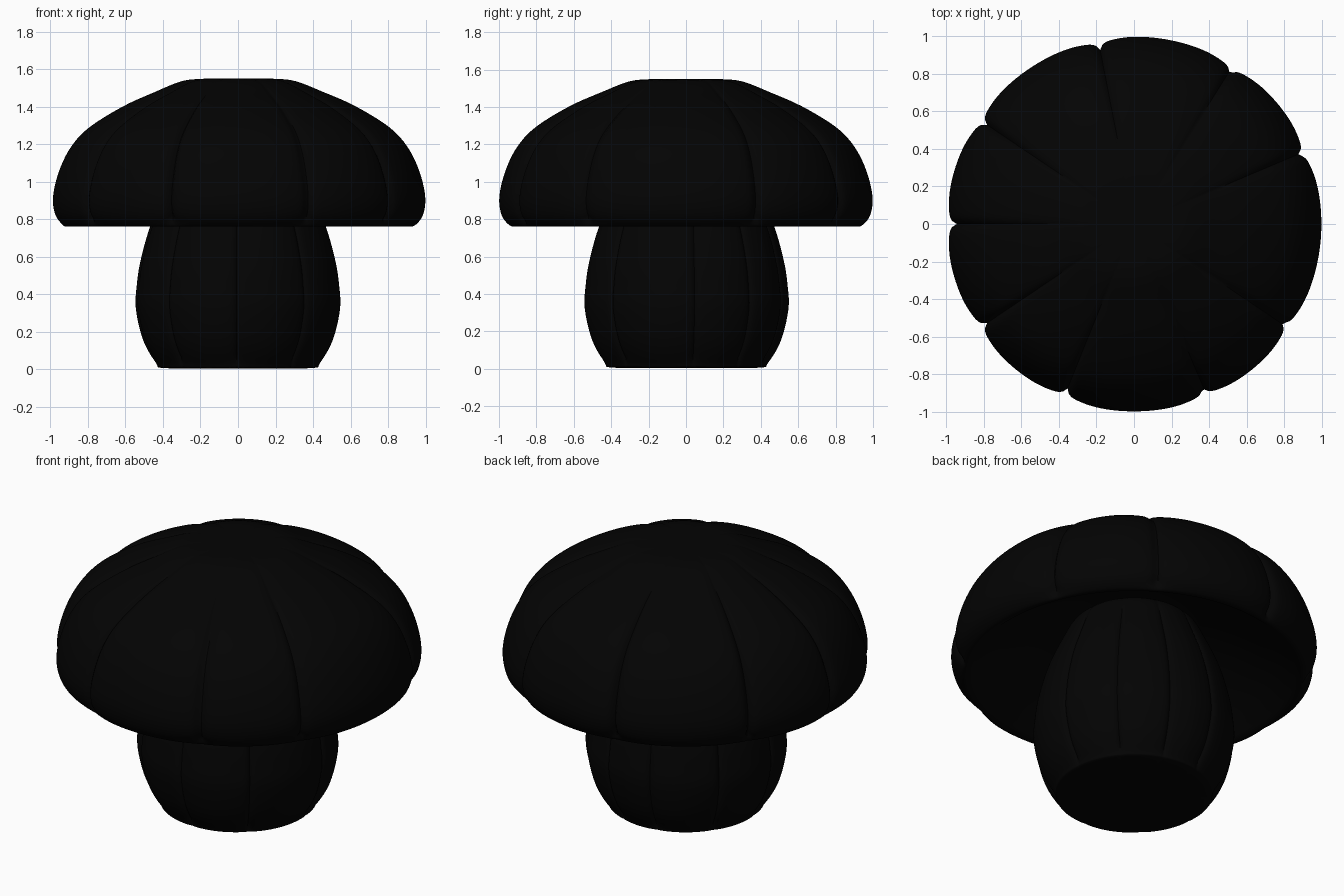
import bpy, bmesh, math
from mathutils import Vector

if "Cube" in bpy.data.objects:
    bpy.data.objects.remove(bpy.data.objects["Cube"])

STEPS = 360


def smooth_profile(pts, sub=5):
    """Catmull-Rom curve through (radius, z) points."""
    p = [Vector(q) for q in pts]
    p = [p[0]] + p + [p[-1]]
    out = []
    for i in range(1, len(p) - 2):
        a, b, c, d = p[i - 1:i + 3]
        for k in range(sub):
            t = k / sub
            out.append(0.5 * (2 * b + (c - a) * t + (2 * a - 5 * b + 4 * c - d) * t * t
                              + (3 * b - a - 3 * c + d) * t ** 3))
    out.append(p[-1])
    return out


def grooved_lathe(name, pts, grooves, depth, width, bulge, fade, mat):
    """Revolve a top-to-bottom profile and press grooves into it along its normal."""
    prof = smooth_profile(pts)
    bm = bmesh.new()
    rings = []
    for i, p in enumerate(prof):
        tan = (prof[min(i + 1, len(prof) - 1)] - prof[max(i - 1, 0)]).normalized()
        nrm = Vector((-tan.y, tan.x))
        f = fade(i / (len(prof) - 1), p)
        ring = []
        for s in range(STEPS):
            a = 2 * math.pi * s / STEPS
            gap = min(abs((a - math.radians(g) + math.pi) % (2 * math.pi) - math.pi) for g in grooves)
            arc = gap * max(p.x, 0.3)
            cut = depth * math.exp(-arc / width) + bulge * math.exp(-(arc / 0.12) ** 2)
            q = p - nrm * cut * f
            ring.append(bm.verts.new((q.x * math.cos(a), q.x * math.sin(a), max(q.y, 0))))
        rings.append(ring)
    for r0, r1 in zip(rings, rings[1:]):
        for s in range(STEPS):
            t = (s + 1) % STEPS
            bm.faces.new((r0[s], r1[s], r1[t], r0[t]))
    bm.faces.new(rings[0])
    bm.faces.new(rings[-1])
    bmesh.ops.recalc_face_normals(bm, faces=bm.faces)
    me = bpy.data.meshes.new(name)
    bm.to_mesh(me)
    bm.free()
    me.materials.append(mat)
    ob = bpy.data.objects.new(name, me)
    bpy.context.collection.objects.link(ob)
    bpy.ops.object.select_all(action='DESELECT')
    ob.select_set(True)
    bpy.context.view_layer.objects.active = ob
    bpy.ops.object.shade_smooth_by_angle(angle=math.radians(50))


black = bpy.data.materials.new("black")
black.diffuse_color = (0.001, 0.001, 0.001, 1)
black.use_nodes = True
black.node_tree.nodes["Principled BSDF"].inputs["Base Color"].default_value = black.diffuse_color

# Stem: barrel with soft segments, tapering up into the hollow cap
stem_pts = [(0.26, 1.09), (0.34, 1.04), (0.40, 0.93), (0.475, 0.76), (0.525, 0.58), (0.545, 0.45),
            (0.55, 0.32), (0.51, 0.15), (0.44, 0.03), (0.38, 0.005), (0.02, 0.005)]
grooved_lathe("stem", stem_pts, [5, 40, 72, 103, 145, 186, 226, 269, 312], 0.018, 0.016, 0.008,
              lambda t, p: min(1, max(0, (p.x - 0.3) / 0.15)) * min(1, p.y / 0.05), black)

# Cap: dome with nine puffy segments, rounded rim and hollow underside
outer = [(0.02, 1.55), (0.2, 1.548), (0.31, 1.535), (0.45, 1.48), (0.62, 1.405), (0.80, 1.295),
         (0.90, 1.19), (0.965, 1.06), (0.998, 0.92), (0.985, 0.82), (0.94, 0.765)]
inner = [(0.90, 0.765), (0.85, 0.80), (0.70, 0.91), (0.5, 1.02), (0.3, 1.09), (0.02, 1.12)]
rim_t = (len(outer) - 1) / (len(outer) + len(inner) - 1)


def cap_fade(t, p):
    # grooves live on the outside only, shallow near the crown and fading at the rim
    crown = min(1, max(0, (p.x - 0.16) / 0.8)) ** 1.3
    return crown * min(1, max(0, (rim_t + 0.03 - t) / 0.06))


grooved_lathe("cap", outer + inner, [22.8, 57.6, 101, 146, 180, 214, 248, 292.6, 326.3],
              0.04, 0.018, 0.014, cap_fade, black)
